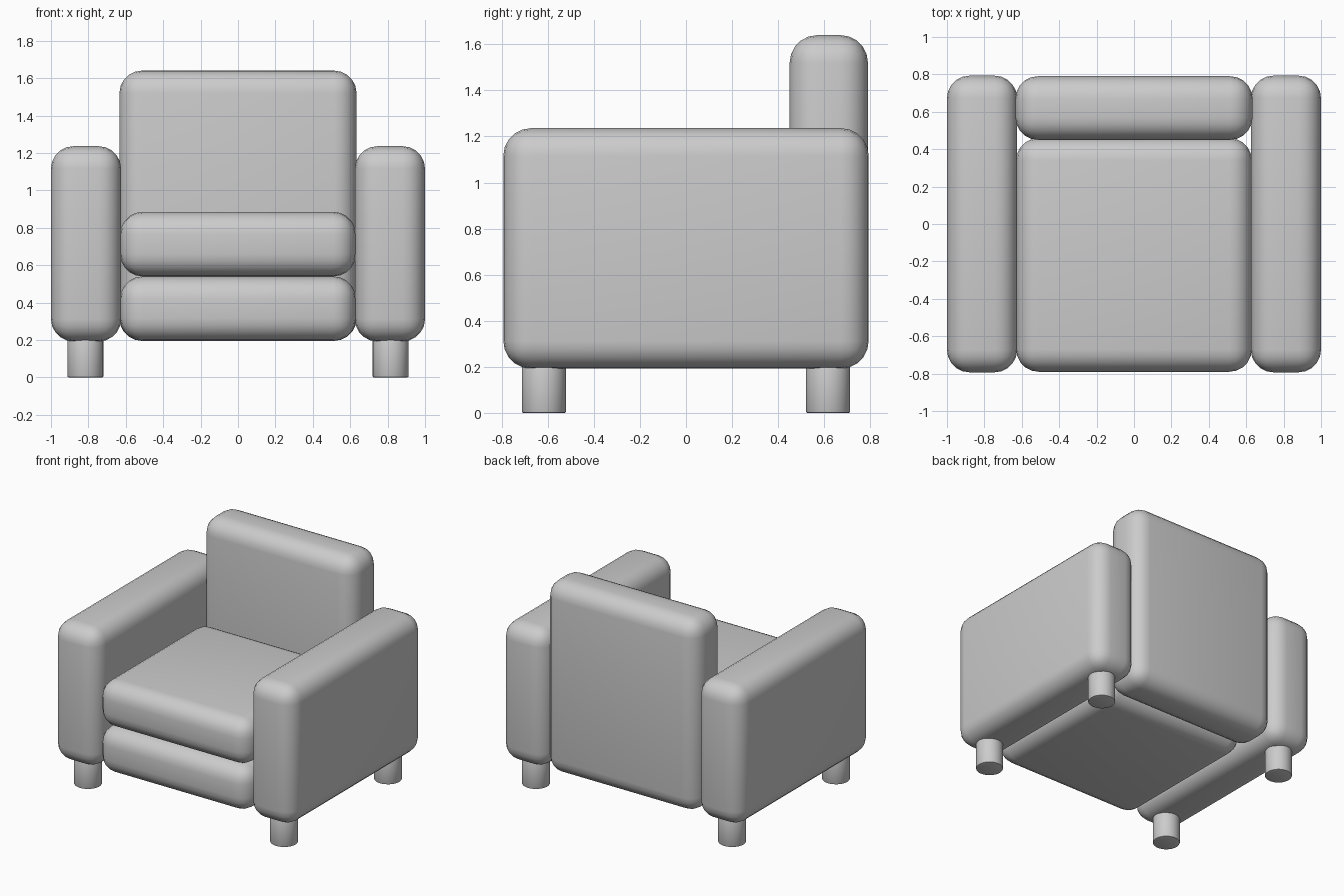
import bpy
import bmesh

if "Cube" in bpy.data.objects:
    bpy.data.objects.remove(bpy.data.objects["Cube"])


def finish(bm, name):
    mesh = bpy.data.meshes.new(name)
    bm.to_mesh(mesh)
    bm.free()
    obj = bpy.data.objects.new(name, mesh)
    bpy.context.collection.objects.link(obj)
    bpy.ops.object.select_all(action='DESELECT')
    obj.select_set(True)
    bpy.context.view_layer.objects.active = obj
    bpy.ops.object.shade_smooth_by_angle()
    return obj


def cushion(name, lo, hi, radius=0.12, segments=5):
    """Rounded box between two opposite corners."""
    bm = bmesh.new()
    bmesh.ops.create_cube(bm, size=1)
    for v in bm.verts:
        for i in range(3):
            v.co[i] = lo[i] if v.co[i] < 0 else hi[i]
    bmesh.ops.bevel(bm, geom=bm.edges[:], offset=radius, segments=segments,
                    profile=0.5, affect='EDGES', clamp_overlap=True)
    return finish(bm, name)


def leg(name, x, y, radius=0.096, height=0.22):
    """Round foot with slightly eased rims."""
    bm = bmesh.new()
    bmesh.ops.create_cone(bm, cap_ends=True, segments=32, radius1=radius,
                          radius2=radius, depth=height)
    bmesh.ops.translate(bm, verts=bm.verts, vec=(x, y, height / 2))
    rims = [e for e in bm.edges if abs(e.verts[0].co.z - e.verts[1].co.z) < 1e-5]
    bmesh.ops.bevel(bm, geom=rims, offset=0.006, segments=2, profile=0.5,
                    affect='EDGES')
    return finish(bm, name)


# Base, seat cushion and backrest
cushion("base", (-0.63, -0.79, 0.195), (0.63, 0.46, 0.54))
cushion("seat", (-0.63, -0.79, 0.54), (0.63, 0.46, 0.885))
cushion("backrest", (-0.634, 0.45, 0.195), (0.634, 0.79, 1.64))

# Armrests and legs on both sides
for side, s in (("left", -1), ("right", 1)):
    xs = sorted((s * 0.625, s * 1.0))
    cushion(side + "_armrest", (xs[0], -0.793, 0.192), (xs[1], 0.793, 1.236))
    for end, y in (("front", -0.617), ("back", 0.617)):
        leg(f"{end}_{side}_leg", s * 0.816, y)
